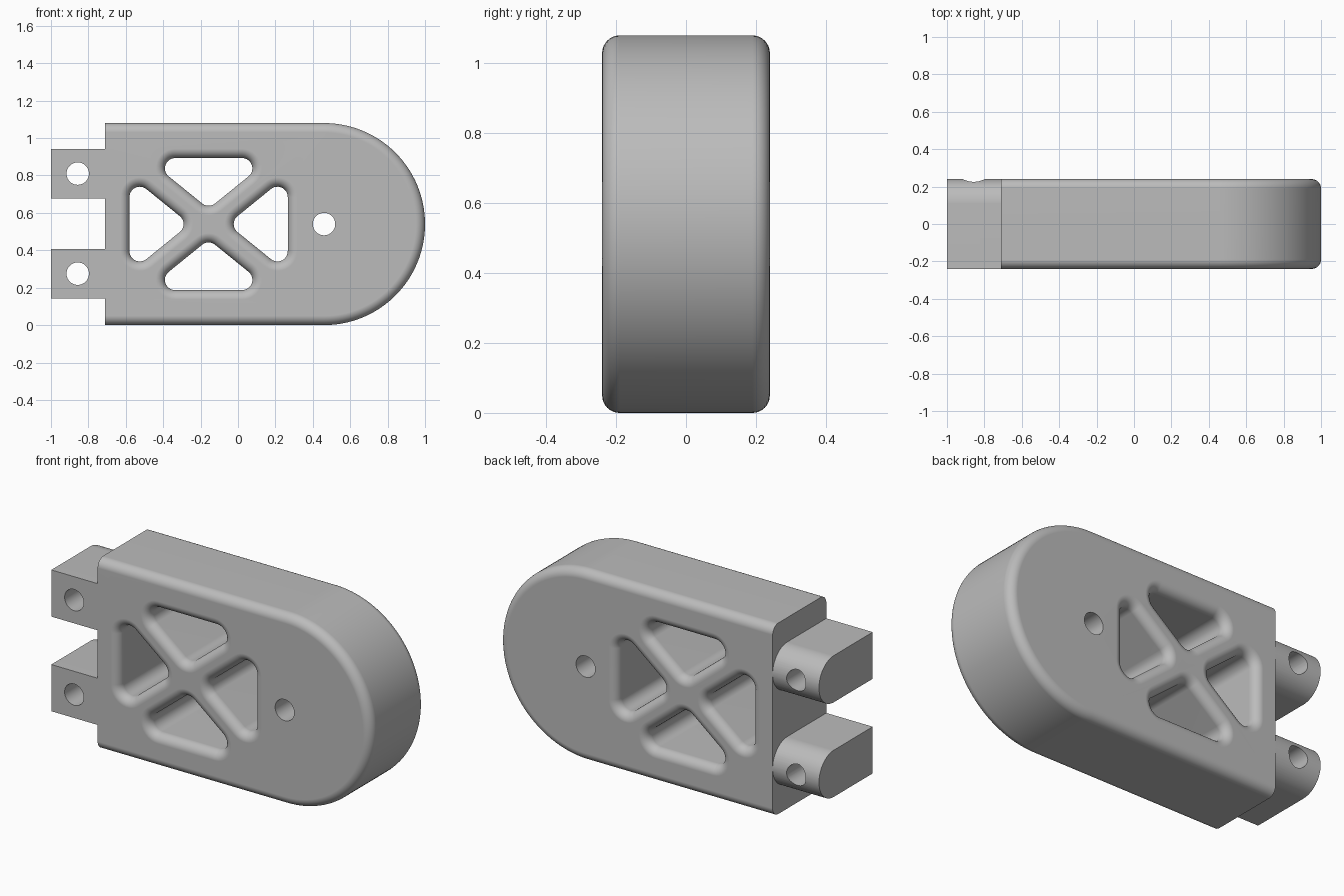
import bpy, bmesh
from math import pi, sin, cos, tan, radians

cube = bpy.data.objects.get("Cube")
if cube:
    bpy.data.objects.remove(cube, do_unlink=True)

HALF_D, FILLET, MID_Z, END_X = 0.24, 0.05, 0.54, -0.71
LUG_Z, LUG_R, BORE_R = (0.275, 0.81), 0.132, 0.06

grey = bpy.data.materials.new("grey plastic")
grey.use_nodes = True
colour = (0.5, 0.5, 0.5, 1)
grey.diffuse_color = colour
grey.node_tree.nodes["Principled BSDF"].inputs["Base Color"].default_value = colour


def loft(name, rings):
    """Closed solid through rings of equal point count."""
    bm = bmesh.new()
    loops = [[bm.verts.new(p) for p in ring] for ring in rings]
    n = len(loops[0])
    for a, b in zip(loops, loops[1:]):
        for i in range(n):
            j = (i + 1) % n
            bm.faces.new((a[i], a[j], b[j], b[i]))
    bm.faces.new(loops[0][::-1])
    bm.faces.new(loops[-1])
    bmesh.ops.recalc_face_normals(bm, faces=bm.faces)
    mesh = bpy.data.meshes.new(name)
    bm.to_mesh(mesh)
    bm.free()
    mesh.materials.append(grey)
    obj = bpy.data.objects.new(name, mesh)
    bpy.context.collection.objects.link(obj)
    return obj


def combine(target, tool, operation):
    mod = target.modifiers.new(operation, 'BOOLEAN')
    mod.operation, mod.solver, mod.object = operation, 'EXACT', tool
    bpy.ops.object.select_all(action='DESELECT')
    bpy.context.view_layer.objects.active = target
    target.select_set(True)
    bpy.ops.object.modifier_apply(modifier=mod.name)
    bpy.data.objects.remove(tool, do_unlink=True)


def arc(cx, cz, r, start, end, steps):
    return [(cx + r * cos(start + (end - start) * i / steps),
             cz + r * sin(start + (end - start) * i / steps)) for i in range(steps + 1)]


# Quarter-round steps: (distance moved sideways, distance below the face)
STEPS = 8
ROUND = [(FILLET * (1 - cos(pi / 2 * i / STEPS)), FILLET * (1 - sin(pi / 2 * i / STEPS)))
         for i in range(STEPS + 1)]


def both_sides(outline, extra=()):
    """Stack outline(offset) from front to back with rounded rims on both faces."""
    half = [(off, HALF_D - depth) for off, depth in ROUND] + list(extra)
    stack = [(o, -y) for o, y in reversed(half)] + half
    return [[(x, y, z) for x, z in outline(o)] for o, y in stack]


# Main body: straight end on the right, half-round end on the left
def body_outline(inset):
    r = MID_Z - inset
    return [(END_X, MID_Z - r)] + arc(0.46, MID_Z, r, -pi / 2, pi / 2, 64) + [(END_X, MID_Z + r)]


body = loft("bracket_body", both_sides(body_outline))

# Hinge lugs: flat at the front, half-round at the back
for z in LUG_Z:
    profile = ([(-HALF_D, z - LUG_R)]
               + arc(HALF_D - LUG_R, z, LUG_R, -pi / 2, pi / 2, 32)
               + [(-HALF_D, z + LUG_R)])
    lug = loft("hinge_lug", [[(x, y, h) for y, h in profile] for x in (-1, END_X)])
    combine(body, lug, 'UNION')

# Four rounded triangular windows, leaving a diagonal cross brace
HUB_X, SLOPE, HALF_BAR, CORNER = -0.157, radians(39), 0.064, 0.055


def window(turn, reach, half_angle):
    """Triangle with its tip near the hub, opening along the direction turn."""
    tip = HALF_BAR / sin(half_angle) + CORNER / sin(half_angle)
    base = reach - CORNER
    half = (base - tip) * tan(half_angle)
    # Arc centres and the span of normals each one covers
    corners = [(tip, 0, pi / 2 + half_angle, 3 * pi / 2 - half_angle),
               (base, -half, -pi / 2 - half_angle, 0),
               (base, half, 0, pi / 2 + half_angle)]

    def outline(grow):
        pts = []
        for u, v, a, b in corners:
            pts += arc(u, v, CORNER + grow, a, b, 12)
        return [(HUB_X + u * cos(turn) - v * sin(turn),
                 MID_Z + u * sin(turn) + v * cos(turn)) for u, v in pts]
    return loft("window_cutter", both_sides(outline, [(FILLET, HALF_D + 0.05)]))


for k in range(4):
    upright = k % 2
    cutter = window(k * pi / 2, 0.353 if upright else 0.423,
                    pi / 2 - SLOPE if upright else SLOPE)
    combine(body, cutter, 'DIFFERENCE')

# Bolt holes through the lugs and the round end
for x, z in [(0.46, MID_Z)] + [(-0.857, z) for z in LUG_Z]:
    ring = arc(x, z, BORE_R, 0, 2 * pi, 40)[:-1]
    bore = loft("bolt_hole_cutter", [[(px, y, pz) for px, pz in ring] for y in (-0.4, 0.4)])
    combine(body, bore, 'DIFFERENCE')

# Smooth curves, crisp corners
bpy.ops.object.shade_smooth_by_angle(angle=radians(25))
weighted = body.modifiers.new("even_shading", 'WEIGHTED_NORMAL')
weighted.keep_sharp = True
